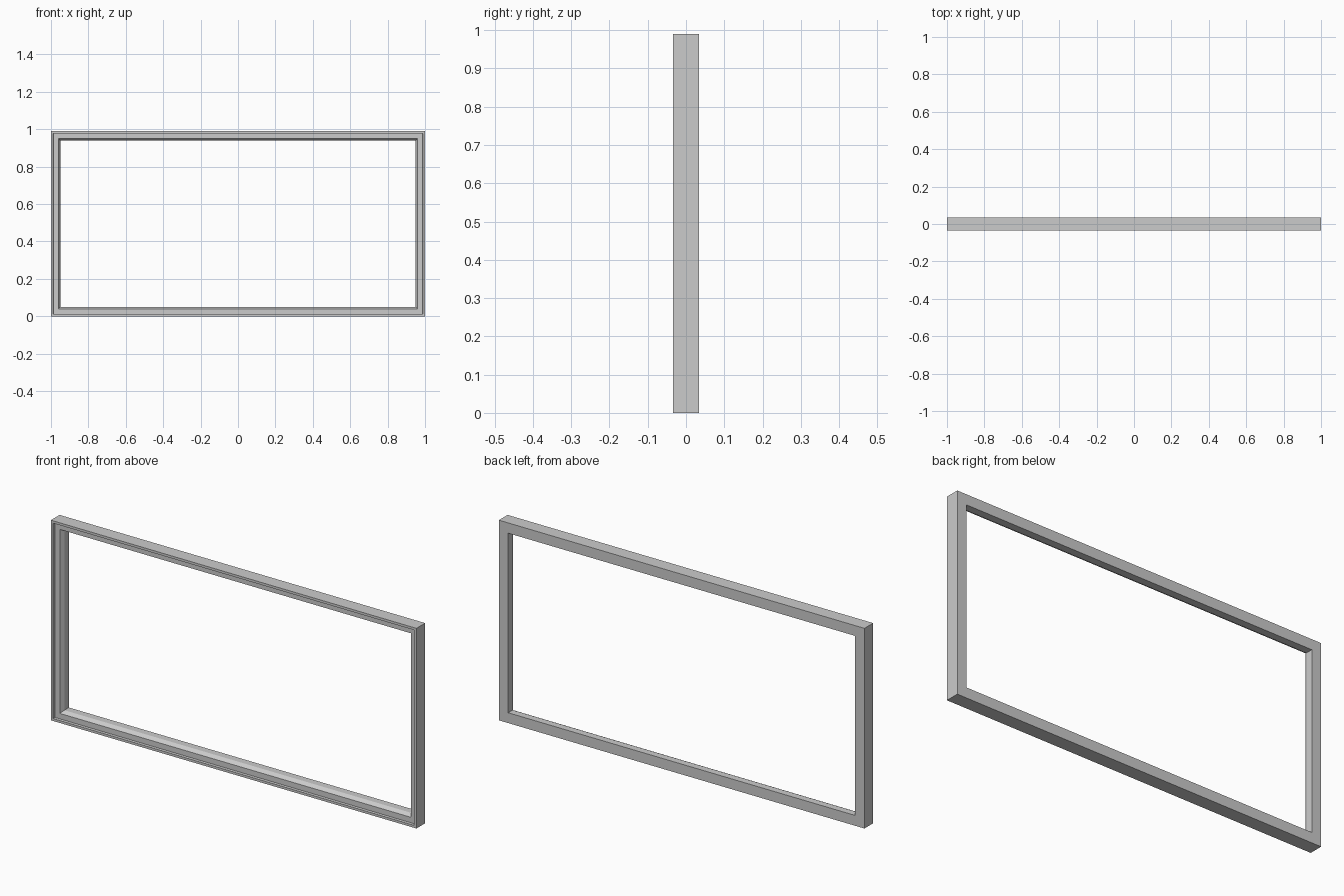
import bpy
import bmesh

if "Cube" in bpy.data.objects:
    bpy.data.objects.remove(bpy.data.objects["Cube"])

HALF_W, HEIGHT = 1.0, 0.99

# Moulding cross-section: (inset from outer edge, y depth)
profile = [
    (0.0, -0.034), (0.012, -0.034),      # thin outer lip
    (0.013, -0.021), (0.04, -0.021),     # recessed flat
    (0.051, -0.001),                     # bevel towards the opening
    (0.051, 0.034), (0.0, 0.034),        # inner reveal and flat back
]


def rectangle_ring(bm, inset, y):
    x, lo, hi = HALF_W - inset, inset, HEIGHT - inset
    return [bm.verts.new(p) for p in
            ((-x, y, lo), (x, y, lo), (x, y, hi), (-x, y, hi))]


# Mitred frame: sweep the profile around the rectangle
bm = bmesh.new()
rings = [rectangle_ring(bm, i, y) for i, y in profile]
for k, ring in enumerate(rings):
    nxt = rings[(k + 1) % len(rings)]
    for c in range(4):
        d = (c + 1) % 4
        bm.faces.new((ring[c], ring[d], nxt[d], nxt[c]))
bmesh.ops.recalc_face_normals(bm, faces=bm.faces)

mesh = bpy.data.meshes.new("window_frame")
bm.to_mesh(mesh)
bm.free()
frame = bpy.data.objects.new("window_frame", mesh)
bpy.context.collection.objects.link(frame)
